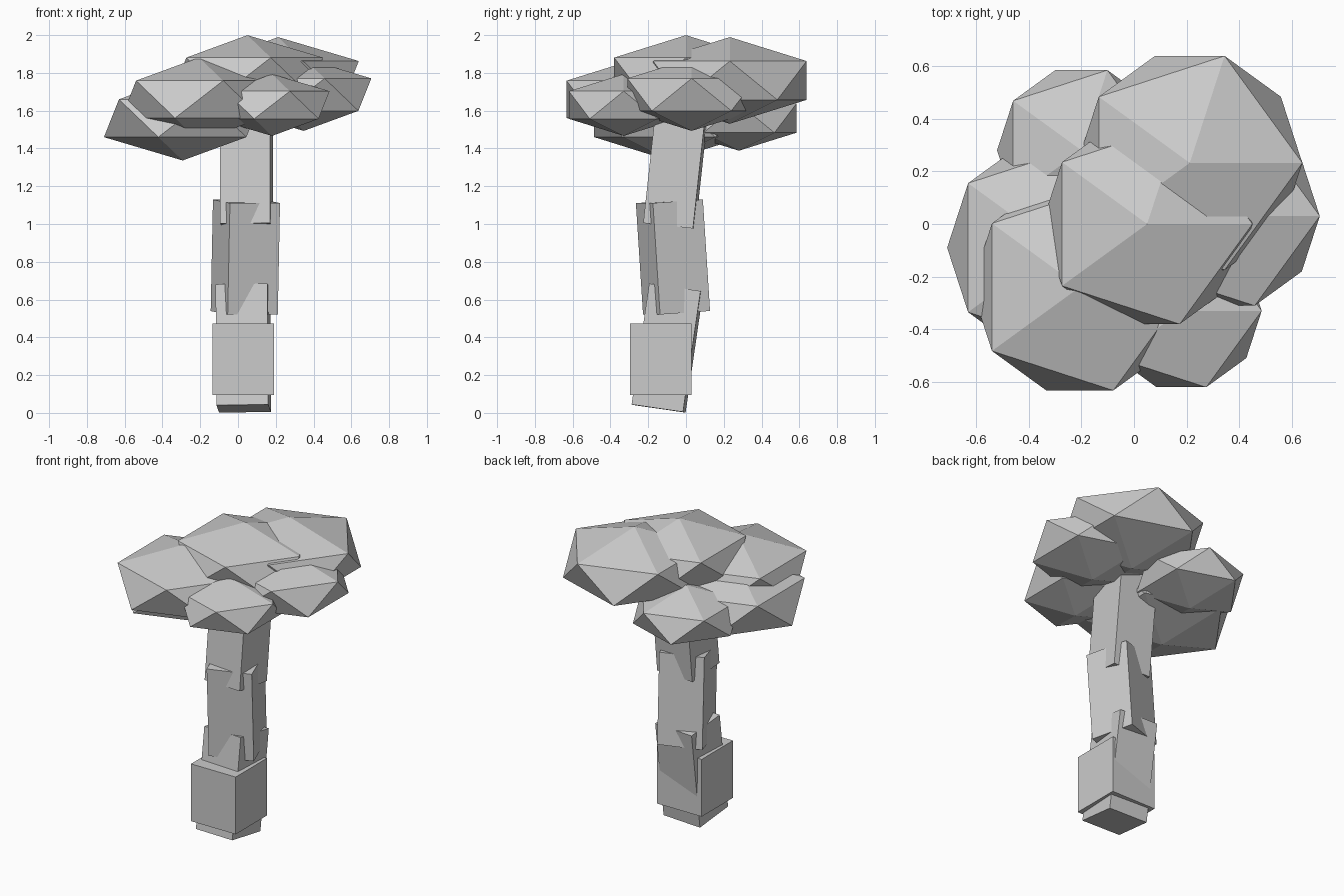
import bpy
from mathutils import Matrix, Vector
from math import radians

cube = bpy.data.objects.get("Cube")
if cube:
    bpy.data.objects.remove(cube, do_unlink=True)

# One plain grey for the whole tree
grey = bpy.data.materials.new("plain grey")
grey.use_nodes = True
colour = (0.6, 0.6, 0.6, 1)
grey.diffuse_color = colour
grey.node_tree.nodes["Principled BSDF"].inputs["Base Color"].default_value = colour


def finish(name):
    obj = bpy.context.object
    obj.name = name
    obj.data.materials.append(grey)
    return obj


def trunk_block(name, bottom, top, width, yaw=0):
    """Square post whose axis runs from bottom to top, turned by yaw degrees."""
    bottom, top = Vector(bottom), Vector(top)
    axis = top - bottom
    bpy.ops.mesh.primitive_cube_add(size=1)
    obj = finish(name)
    lean = Vector((0, 0, 1)).rotation_difference(axis).to_matrix().to_4x4()
    obj.matrix_world = (Matrix.Translation((bottom + top) / 2) @ lean
                        @ Matrix.Rotation(radians(yaw), 4, "Z")
                        @ Matrix.Diagonal((width, width, axis.length, 1)))


def leaf_clump(name, centre, radius):
    """Flattened low-poly ball."""
    bpy.ops.mesh.primitive_ico_sphere_add(subdivisions=1, radius=1, location=centre)
    finish(name).scale = (radius, radius, radius * 0.48)


# Trunk: an upright base and three leaning posts
trunk_block("trunk_base", (0.0275, -0.133, 0.095), (0.0275, -0.133, 0.472), 0.325)
trunk_block("trunk_lower", (0.03, -0.145, 0.023), (0.026, -0.052, 0.663), 0.275, -3)
trunk_block("trunk_middle", (0.033, -0.05, 0.53), (0.045, -0.088, 1.12), 0.28, 18.8)
trunk_block("trunk_upper", (0.045, -0.088, 0.99), (0.045, -0.018, 1.63), 0.265, -3)

# Canopy
leaf_clump("canopy_top", (0.05, 0, 1.785), 0.447)
leaf_clump("canopy_front_right", (-0.206, -0.24, 1.66), 0.461)
leaf_clump("canopy_right", (-0.293, -0.09, 1.56), 0.466)
leaf_clump("canopy_back_left", (0.212, 0.232, 1.76), 0.478)
leaf_clump("canopy_back_right", (-0.2, 0.28, 1.56), 0.358)
leaf_clump("canopy_front_left", (0.18, -0.33, 1.63), 0.341)
leaf_clump("canopy_left", (0.348, 0.03, 1.685), 0.4)
